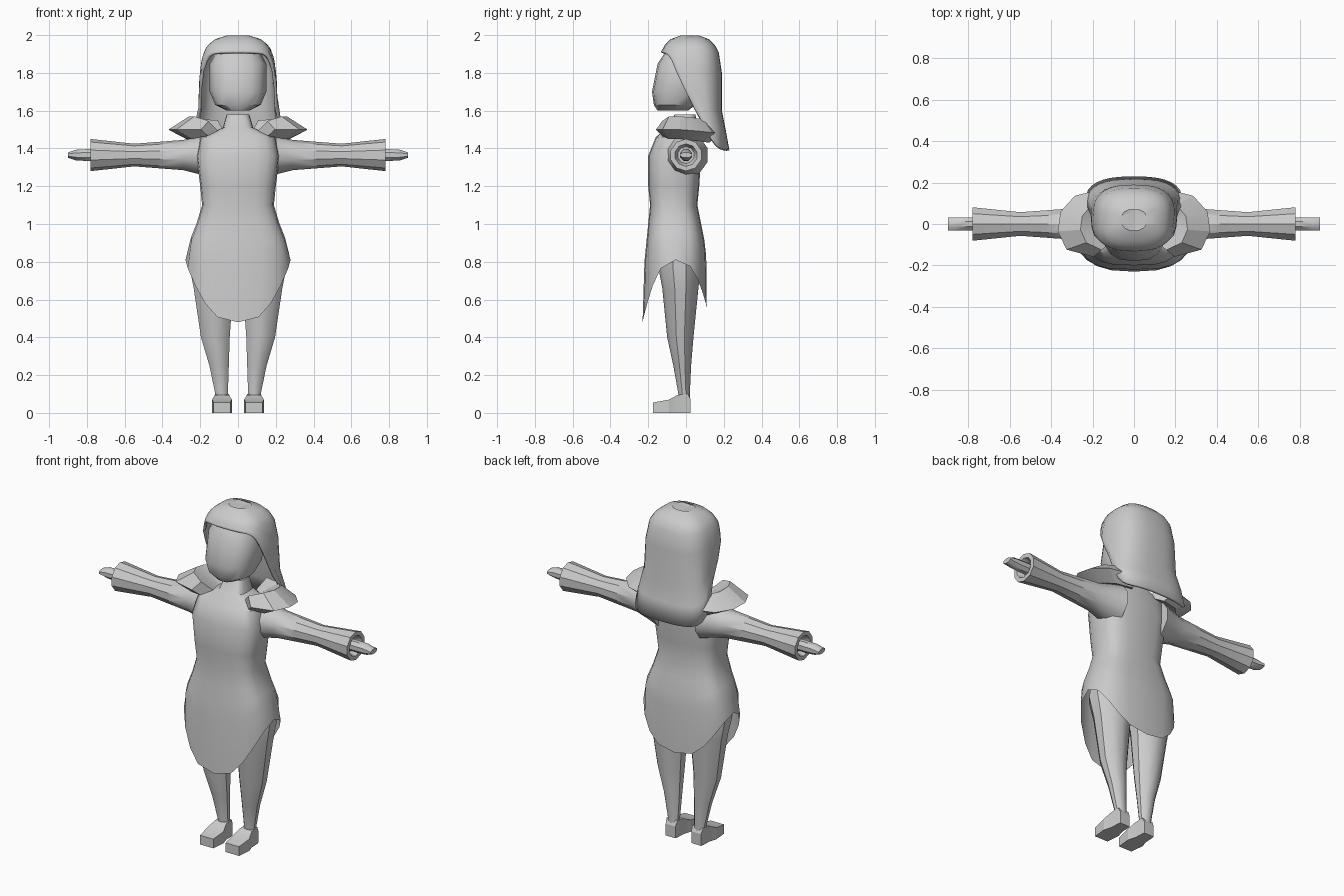
import bpy, bmesh, math
from math import sin, cos, tanh, radians, copysign

if "Cube" in bpy.data.objects:
    bpy.data.objects.remove(bpy.data.objects["Cube"])

color = (.6, .6, .6, 1)
grey = bpy.data.materials.new("plain grey")
grey.use_nodes = True
grey.diffuse_color = color
grey.node_tree.nodes["Principled BSDF"].inputs["Base Color"].default_value = color


def finish(name, bm, mirror=False, thickness=0, crease=35):
    mesh = bpy.data.meshes.new(name)
    bm.to_mesh(mesh)
    bm.free()
    mesh.materials.append(grey)
    part = bpy.data.objects.new(name, mesh)
    bpy.context.collection.objects.link(part)
    bpy.ops.object.select_all(action='DESELECT')
    part.select_set(True)
    bpy.context.view_layer.objects.active = part
    bpy.ops.object.shade_smooth_by_angle(angle=radians(crease))
    if thickness:
        solid = part.modifiers.new("thickness", 'SOLIDIFY')
        solid.thickness, solid.offset = thickness, -1
    if mirror:
        part.modifiers.new("mirror", 'MIRROR')


def rounded(value, power):
    return copysign(abs(value) ** power, value)


def skin(bm, rows):
    # Join rows of vertices that wrap around
    for upper, lower in zip(rows, rows[1:]):
        count = len(upper)
        for i in range(count):
            j = (i + 1) % count
            bm.faces.new((upper[i], lower[i], lower[j], upper[j]))


def close_ends(bm, rows):
    bm.faces.new(rows[0])
    bm.faces.new(rows[-1])
    bmesh.ops.recalc_face_normals(bm, faces=bm.faces)


def loft(name, axis, rings, sides=8, power=1, mirror=True, turn=.5, crease=35):
    # Closed tube; each ring is a position, two centre values and two radii
    bm = bmesh.new()
    rows = []
    for position, centre_u, centre_v, radius_u, radius_v in rings:
        row = []
        for i in range(sides):
            angle = math.tau * (i + turn) / sides
            point = [centre_u + radius_u * rounded(cos(angle), power),
                     centre_v + radius_v * rounded(sin(angle), power)]
            point.insert(axis, position)
            row.append(bm.verts.new(point))
        rows.append(row)
    skin(bm, rows)
    close_ends(bm, rows)
    finish(name, bm, mirror, crease=crease)


def sample(profile, height):
    # Half width, front and back of a profile at any height
    for above, below in zip(profile, profile[1:]):
        if height >= below[0]:
            mix = (above[0] - height) / (above[0] - below[0])
            return [a + (b - a) * mix for a, b in zip(above[1:], below[1:])]
    return profile[-1][1:]


def drape(name, profile, hem, knee, power, columns, thickness=0):
    # Open sheet; below the knee each column stretches to its own hem height
    bm = bmesh.new()
    lowest = profile[-1][0]
    rows = []
    for height, *shape in profile:
        row = []
        for i in range(columns):
            angle = math.tau * i / columns
            z, (width, front, back) = height, shape
            if height < knee:
                z = knee + (height - knee) * (hem(angle) - knee) / (lowest - knee)
                width, front, back = sample(profile, z)
            y = (front + back) / 2 - (back - front) / 2 * rounded(cos(angle), power)
            row.append(bm.verts.new((width * rounded(sin(angle), power), y, z)))
        rows.append(row)
    skin(bm, rows)
    bm.faces.new(rows[0])
    finish(name, bm, thickness=thickness)


# Bodice and skirt, with the hem pointed at front and back
def skirt_hem(angle):
    drop = .33 if cos(angle) > 0 else .25
    return .81 - drop * abs(cos(angle)) ** 1.7


drape("dress", [
    (1.58, .06, -.06, .05), (1.51, .08, -.1, .06), (1.46, .2, -.16, .08),
    (1.36, .22, -.2, .08), (1.2, .2, -.2, .07), (1.1, .19, -.19, .06),
    (1, .22, -.2, .08), (.9, .26, -.21, .1), (.8, .28, -.22, .11),
    (.48, .23, -.23, .11)], skirt_hem, knee=1, power=.65, columns=20)

# Head
loft("head", 2, [
    (1.6, 0, -.07, .06, .08), (1.63, 0, -.06, .12, .11), (1.7, 0, -.04, .15, .14),
    (1.85, 0, -.01, .15, .14), (1.91, 0, .01, .12, .12)],
    sides=16, power=.8, mirror=False, turn=0)


# Long hair: a dome with a sunken parting, open at the face
def hair_hem(angle):
    from_front = min(angle, math.tau - angle)
    return 1.65 - .26 * tanh((from_front - radians(87)) * 2.5)


hair = [(1.98, .006, -.06, .1)]
for tilt in (80, 62, 45, 30, 0):
    spread = cos(radians(tilt)) ** .7
    hair.append((1.8 + .2 * sin(radians(tilt)) ** .9, .205 * spread,
                 .02 - .17 * spread, .02 + .17 * spread))
hair += [(1.6, .21, -.1, .19), (1.5, .24, -.08, .21), (1.39, .25, -.07, .23)]
drape("hair", hair, hair_hem, knee=1.96, power=.75, columns=36, thickness=.015)

# Faceted shoulder pads: a diamond section swept round each shoulder
section = [(.12, 1.49), (.26, 1.57), (.37, 1.5), (.27, 1.45)]
bm = bmesh.new()
rows = []
for i in range(6):
    angle = radians(30 * i - 68)
    size = 1 if i else .65
    row = []
    for radius, height in section:
        reach = .23 + (radius - .23) * size
        row.append(bm.verts.new((.04 + (reach - .04) * cos(angle) ** .6,
                                 reach * sin(angle) / 2 - .01,
                                 1.5 + (height - 1.5) * size - .02 * max(0, sin(angle)))))
    rows.append(row)
skin(bm, rows)
close_ends(bm, rows)
finish("shoulder_pads", bm, mirror=True, crease=20)

# Sleeves with hollow flared cuffs, and tapering hands
arm_height = 1.365
sleeve = [(.14, .12), (.21, .1), (.29, .08), (.42, .07), (.55, .06),
          (.78, .085), (.78, .06), (.74, .045)]
loft("sleeves", 0, [(x, 0, arm_height, r, r) for x, r in sleeve], sides=10)
hand = [(.7, .033), (.8, .034), (.86, .03), (.9, .015)]
loft("hands", 0, [(x, 0, arm_height, .033, r) for x, r in hand])

# Legs, narrowing to the ankle
leg = [(.95, .125, -.04, .11), (.78, .135, -.035, .13), (.66, .13, -.03, .11),
       (.4, .12, -.03, .08), (.25, .1, -.02, .054), (.1, .087, -.01, .035),
       (.04, .085, -.01, .035)]
loft("legs", 2, [(z, x, y, r, r * .87) for z, x, y, r in leg], sides=10)

# Wedge shoes with square toes
shoe = [(.025, .032, .07), (.01, .036, .1), (-.045, .038, .095),
        (-.09, .052, .07), (-.175, .044, .055)]
corner = math.sqrt(2)
loft("shoes", 1, [(y, .085, top / 2, half * corner, top / 2 * corner)
                  for y, half, top in shoe], sides=4, crease=20)
